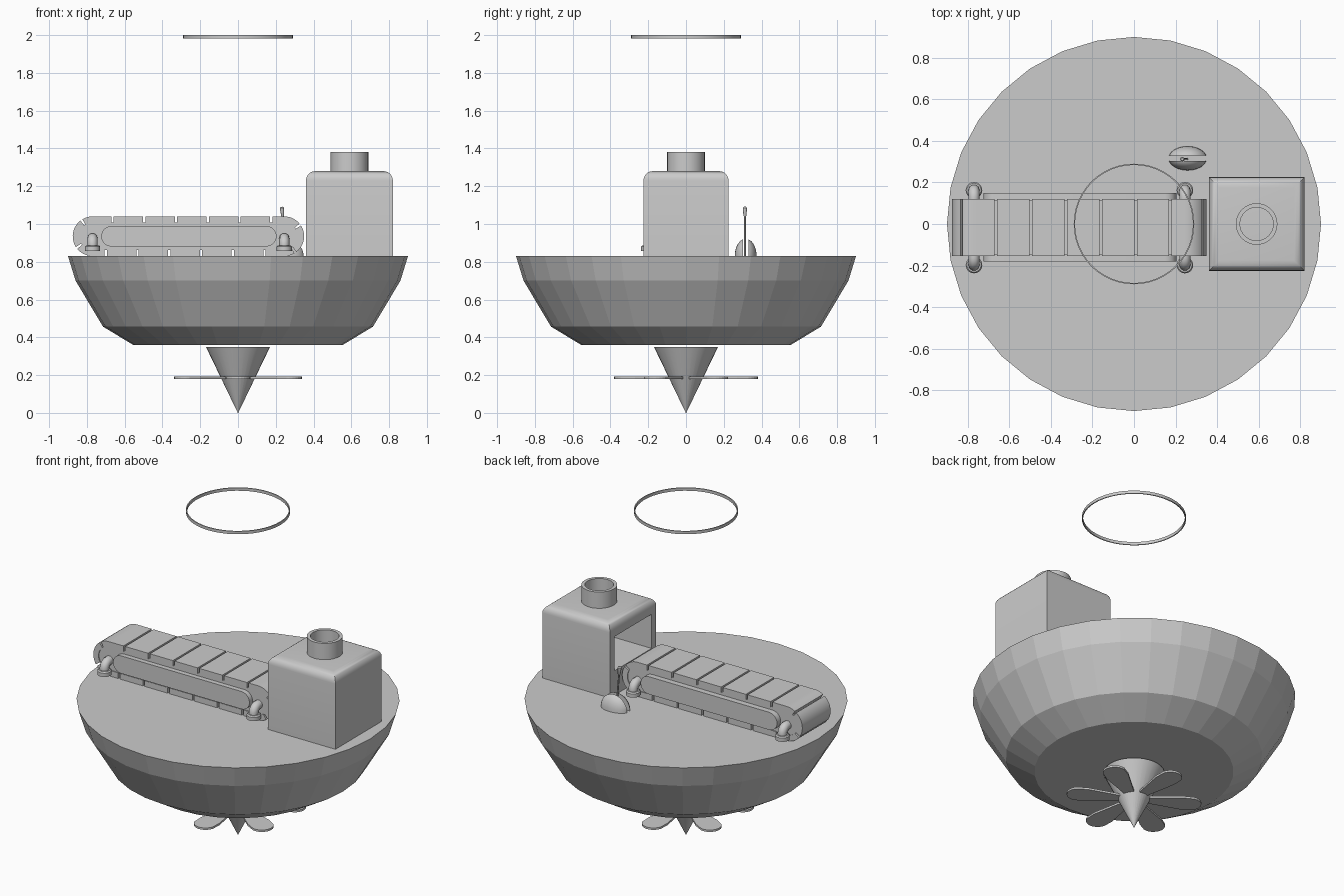
import bpy, bmesh
from math import pi, sin, cos, radians
from mathutils import Vector, Matrix

if "Cube" in bpy.data.objects:
    bpy.data.objects.remove(bpy.data.objects["Cube"])


def finish(name, bm, smooth=False):
    bmesh.ops.recalc_face_normals(bm, faces=bm.faces[:])
    me = bpy.data.meshes.new(name)
    bm.to_mesh(me)
    bm.free()
    ob = bpy.data.objects.new(name, me)
    bpy.context.collection.objects.link(ob)
    if smooth:
        bpy.ops.object.select_all(action='DESELECT')
        ob.select_set(True)
        bpy.context.view_layer.objects.active = ob
        bpy.ops.object.shade_smooth_by_angle(angle=radians(35))
    return ob


def lathe(name, profile, n, loc=(0, 0, 0), closed=False, smooth=False):
    """Revolve (r, z) points round z; open profiles get end caps."""
    bm = bmesh.new()
    rings = [[bm.verts.new((r * cos(2 * pi * i / n) + loc[0], r * sin(2 * pi * i / n) + loc[1], z + loc[2]))
              for i in range(n)] for r, z in profile]
    pairs = list(zip(rings, rings[1:])) + ([(rings[-1], rings[0])] if closed else [])
    for a, b in pairs:
        for i in range(n):
            j = (i + 1) % n
            bm.faces.new((a[i], a[j], b[j], b[i]))
    if not closed:
        bm.faces.new(rings[0])
        bm.faces.new(rings[-1])
    return finish(name, bm, smooth)


def prism(bm, pts, depth):
    """Extrude a closed loop of 3D points along a vector."""
    d = Vector(depth)
    a = [bm.verts.new(p) for p in pts]
    b = [bm.verts.new(Vector(p) + d) for p in pts]
    n = len(a)
    bm.faces.new(a)
    bm.faces.new(b[::-1])
    for i in range(n):
        bm.faces.new((a[i], b[i], b[(i + 1) % n], a[(i + 1) % n]))


def box(bm, lo, hi):
    prism(bm, [(lo[0], lo[1], lo[2]), (hi[0], lo[1], lo[2]), (hi[0], hi[1], lo[2]), (lo[0], hi[1], lo[2])],
          (0, 0, hi[2] - lo[2]))


# Hull, drill cone and top ring
lathe("hull", [(0.555, 0.36), (0.715, 0.457), (0.86, 0.70), (0.9, 0.83)], 32)
lathe("drive_cone", [(0.17, 0.35), (0.001, 0.0)], 32, smooth=True)
lathe("top_ring", [(0.29, 1.982), (0.29, 2.0), (0.284, 2.0), (0.284, 1.982)], 48, closed=True, smooth=True)

# Six paddle blades with rounded tips
bm = bmesh.new()
outline = [(0.04, -0.022), (0.27, -0.065)]
outline += [(0.315 + 0.065 * cos(a), 0.065 * sin(a)) for a in [radians(-75 + 15 * i) for i in range(11)]]
outline += [(0.27, 0.065), (0.04, 0.022)]
for k in range(6):
    rot = Matrix.Rotation(radians(30 + 60 * k), 3, 'Z')
    prism(bm, [rot @ Vector((x, y, 0.18)) for x, y in outline], (0, 0, 0.012))
finish("propeller_blades", bm)

# Cabin: rounded roof edges, hollow, with an opening facing the conveyor
bm = bmesh.new()
box(bm, (0.36, -0.225, 0.83), (0.82, 0.225, 1.28))
top = [e for e in bm.edges if all(v.co.z > 1.27 for v in e.verts)]
bmesh.ops.bevel(bm, geom=top, offset=0.05, segments=6, profile=0.5, affect='EDGES')
cabin = finish("cabin", bm, True)
bm = bmesh.new()
box(bm, (0.30, -0.18, 0.98), (0.775, 0.18, 1.19))
cutter = finish("cabin_cutter", bm)
cutter.hide_render = True
mod = cabin.modifiers.new("opening", 'BOOLEAN')
mod.object = cutter
mod.operation = 'DIFFERENCE'
mod.solver = 'EXACT'
bpy.context.view_layer.objects.active = cabin
bpy.ops.object.modifier_apply(modifier=mod.name)
bpy.data.objects.remove(cutter)
lathe("chimney", [(0.1, 1.27), (0.1, 1.38), (0.08, 1.38), (0.08, 1.27)], 32, (0.59, 0, 0), closed=True, smooth=True)

# Conveyor path: a stadium walked clockwise from the top left
X0, X1, ZC, R = -0.77, 0.245, 0.935, 0.105
L, ARC, YC = X1 - X0, pi * R, -0.0175
TOTAL = 2 * (L + ARC)


def track(s, r, y):
    s %= TOTAL
    if s < L:
        return (X0 + s, y, ZC + r)
    s -= L
    if s < ARC:
        return (X1 + r * sin(s / R), y, ZC + r * cos(s / R))
    s -= ARC
    if s < L:
        return (X1 - s, y, ZC - r)
    a = (s - L) / R
    return (X0 - r * sin(a), y, ZC - r * cos(a))


def stadium(x0, x1, r, y, n=12):
    right = [(x1 + r * sin(pi * i / n), y, ZC + r * cos(pi * i / n)) for i in range(n + 1)]
    left = [(x0 - r * sin(pi * i / n), y, ZC - r * cos(pi * i / n)) for i in range(n + 1)]
    return right + left


# Belt core, side frame and tread plates
bm = bmesh.new()
prism(bm, stadium(X0, X1, 0.073, -0.15), (0, 0.265, 0))
finish("conveyor_belt", bm, True)
bm = bmesh.new()
prism(bm, stadium(-0.67, 0.15, 0.054, -0.18), (0, 0.33, 0))
finish("conveyor_frame", bm, True)
bm = bmesh.new()
pitch, gap, n = TOTAL / 16, 0.012, 12
for k in range(16):
    ss = [0.105 + k * pitch + gap / 2 + (pitch - gap) * i / n for i in range(n + 1)]
    prism(bm, [track(s, R, -0.155) for s in ss] + [track(s, 0.07, -0.155) for s in reversed(ss)], (0, 0.275, 0))
finish("conveyor_treads", bm, True)

# Bent pipe legs with flanges
for x in (X0, X1):
    for side in (-1, 1):
        path = [(0.13, 0.925)] + [(0.145 + 0.035 * sin(a), 0.89 + 0.035 * cos(a))
                                  for a in [pi / 2 * i / 6 for i in range(7)]] + [(0.18, 0.86)]
        cu = bpy.data.curves.new("conveyor_leg", 'CURVE')
        cu.dimensions = '3D'
        cu.bevel_depth, cu.bevel_resolution, cu.use_fill_caps = 0.027, 3, True
        sp = cu.splines.new('POLY')
        sp.points.add(len(path) - 1)
        for p, (d, z) in zip(sp.points, path):
            p.co = (x, YC + side * d, z, 1)
        leg = bpy.data.objects.new("conveyor_leg", cu)
        bpy.context.collection.objects.link(leg)
        bpy.ops.object.select_all(action='DESELECT')
        leg.select_set(True)
        bpy.context.view_layer.objects.active = leg
        bpy.ops.object.convert(target='MESH')
        bpy.ops.object.shade_smooth_by_angle(angle=radians(40))
        lathe("leg_flange", [(0.04, 0.857), (0.04, 0.88), (0.034, 0.887)], 20, (x, YC + side * 0.18, 0), smooth=True)

# Lever housing: two half domes either side of a slot
for side in (-1, 1):
    bm = bmesh.new()
    bmesh.ops.create_uvsphere(bm, u_segments=24, v_segments=16, radius=1.0)
    bmesh.ops.scale(bm, vec=(0.092, 0.058, 0.092), verts=bm.verts[:])
    for co, no in (((0, side * 0.014, 0), (0, -side, 0)), ((0, 0, 0), (0, 0, -1))):
        res = bmesh.ops.bisect_plane(bm, geom=bm.verts[:] + bm.edges[:] + bm.faces[:], dist=1e-5,
                                     plane_co=co, plane_no=no, clear_outer=True)
        bmesh.ops.holes_fill(bm, edges=[e for e in bm.edges if e.is_boundary])
    bmesh.ops.translate(bm, vec=(0.258, 0.316, 0.83), verts=bm.verts[:])
    finish("lever_dome", bm, True)

# Lever stick with a thicker grip, leaning slightly
lever = lathe("lever", [(0.005, 0), (0.005, 0.21), (0.008, 0.215), (0.011, 0.255), (0.006, 0.262)], 12, smooth=True)
lever.location = (0.255, 0.312, 0.83)
lever.rotation_euler = (0, radians(-5), 0)
